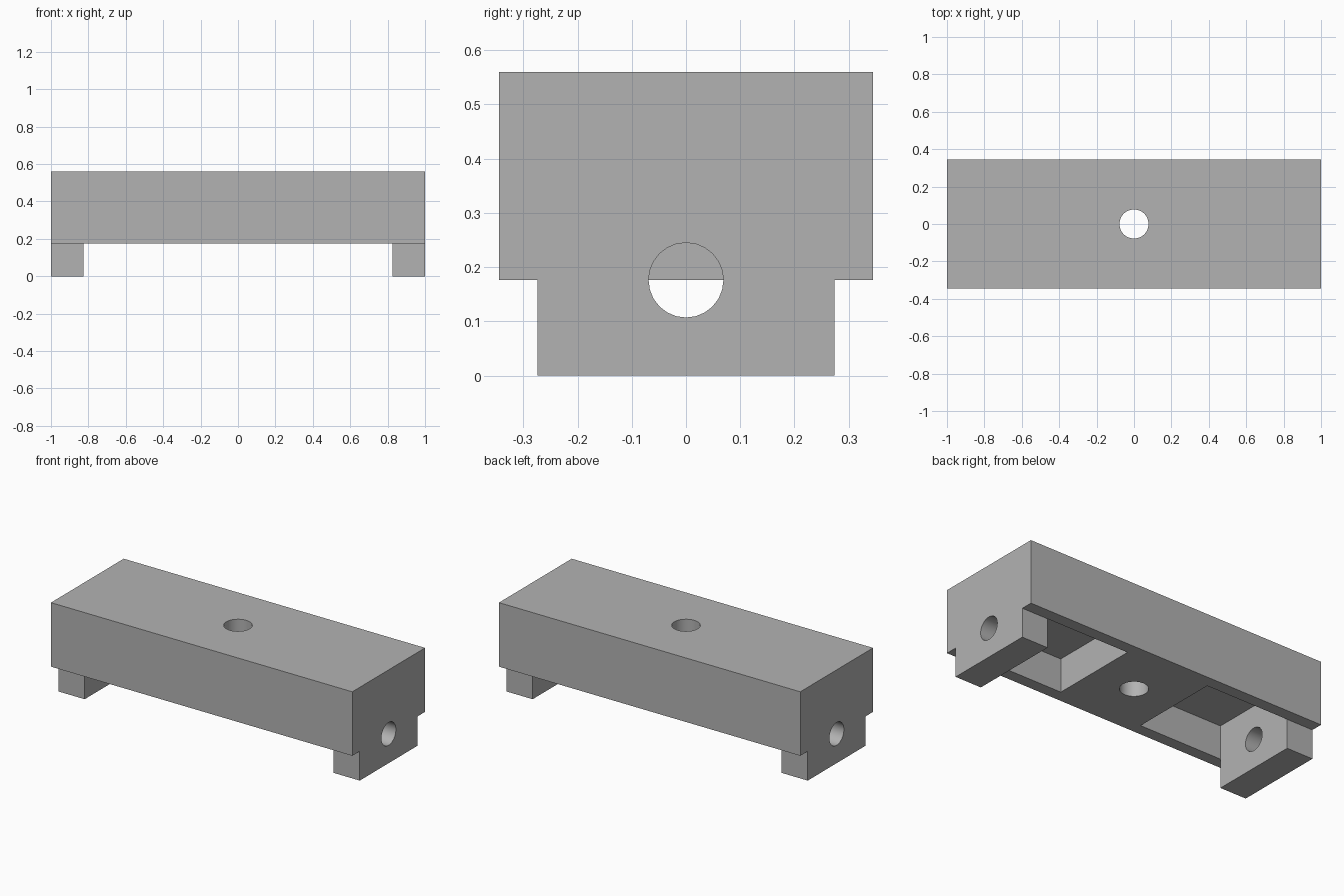
import bpy
from math import pi

if "Cube" in bpy.data.objects:
    bpy.data.objects.remove(bpy.data.objects["Cube"], do_unlink=True)

# Overall sizes
HALF_WIDTH, HEIGHT = 0.345, 0.56
LEG_HEIGHT, LEG_HALF_WIDTH, LEG_INNER_X = 0.176, 0.274, 0.826
POCKET_START_X, POCKET_TOP = 0.275, 0.378

grey = bpy.data.materials.new("plain grey")
grey.use_nodes = True
colour = (0.45, 0.45, 0.45, 1)
grey.diffuse_color = colour
grey.node_tree.nodes["Principled BSDF"].inputs["Base Color"].default_value = colour


def box(name, low, high):
    centre = [(a + b) / 2 for a, b in zip(low, high)]
    bpy.ops.mesh.primitive_cube_add(size=1, location=centre)
    obj = bpy.context.object
    obj.name = name
    obj.scale = [b - a for a, b in zip(low, high)]
    bpy.ops.object.transform_apply(location=True, rotation=True, scale=True)
    return obj


def rod(name, radius, length, centre, rotation=(0, 0, 0)):
    bpy.ops.mesh.primitive_cylinder_add(vertices=24, radius=radius, depth=length,
                                        location=centre, rotation=rotation)
    obj = bpy.context.object
    obj.name = name
    return obj


def combine(target, tool, operation="DIFFERENCE"):
    tool.hide_render = True
    bpy.context.view_layer.objects.active = target
    mod = target.modifiers.new(tool.name, "BOOLEAN")
    mod.operation, mod.solver, mod.object = operation, "EXACT", tool
    bpy.ops.object.modifier_apply(modifier=mod.name)
    bpy.data.objects.remove(tool, do_unlink=True)


# Main block with the vertical centre hole
block = box("slotted_block", (-1, -HALF_WIDTH, LEG_HEIGHT), (1, HALF_WIDTH, HEIGHT))
combine(block, rod("centre_hole", 0.078, 2, (0, 0, 0.3)))

for side in (-1, 1):
    def span(a, b):
        return sorted((side * a, side * b))

    # Pocket in the underside
    x0, x1 = span(POCKET_START_X, LEG_INNER_X)
    combine(block, box("pocket", (x0, -LEG_HALF_WIDTH, 0),
                       (x1, LEG_HALF_WIDTH, POCKET_TOP)))
    # End leg, narrower than the block
    x0, x1 = span(LEG_INNER_X, 1)
    combine(block, box("leg", (x0, -LEG_HALF_WIDTH, 0),
                       (x1, LEG_HALF_WIDTH, LEG_HEIGHT)), "UNION")
    # Round hole through the end wall into the pocket
    combine(block, rod("end_hole", 0.069, 0.5, (side * 0.9, 0, LEG_HEIGHT),
                       (0, pi / 2, 0)))

block.data.materials.clear()
block.data.materials.append(grey)
bpy.ops.object.select_all(action="DESELECT")
block.select_set(True)
bpy.context.view_layer.objects.active = block
bpy.ops.object.shade_smooth_by_angle(angle=pi / 6)
